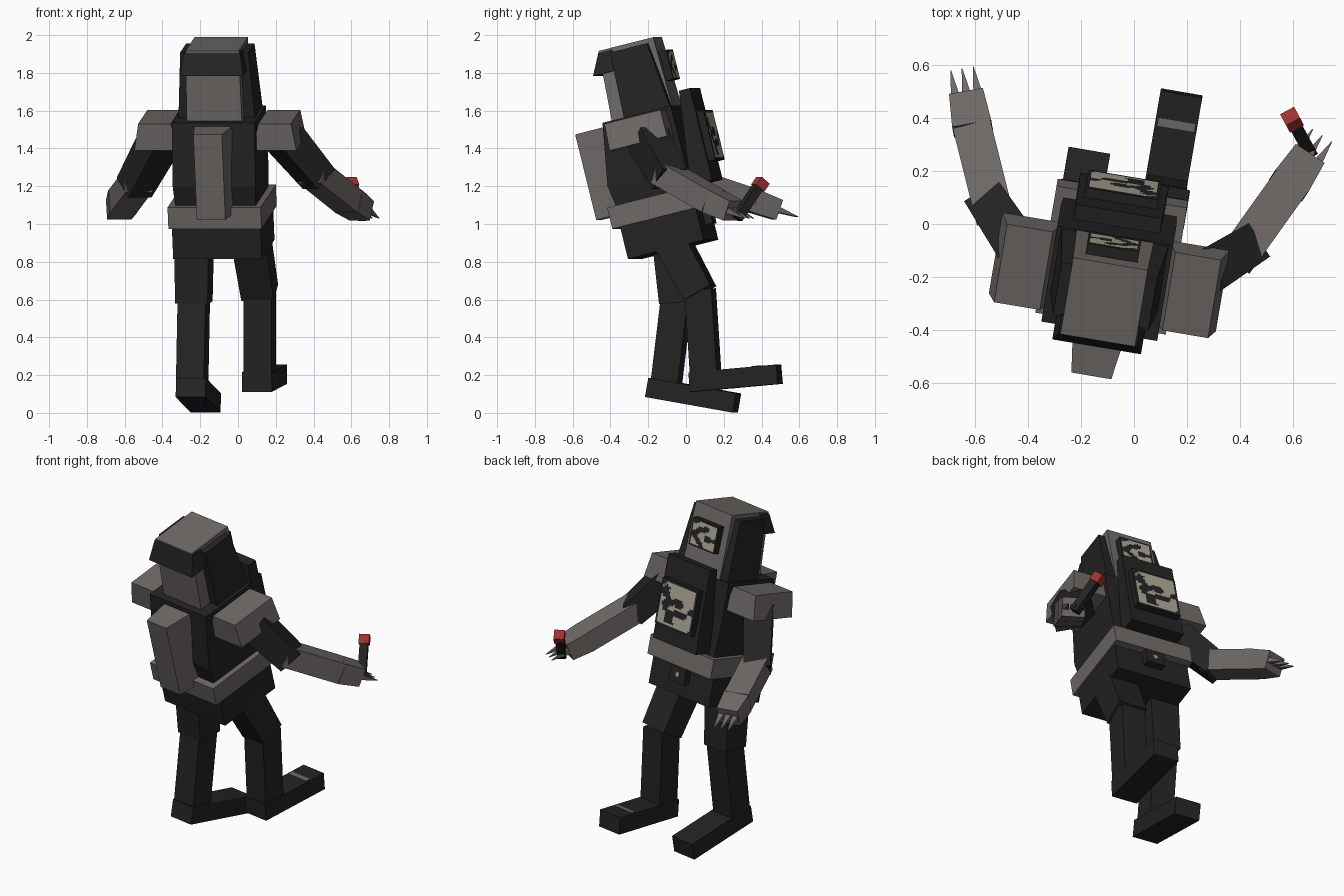
import bpy, bmesh, math
from mathutils import Matrix, Vector, noise

if "Cube" in bpy.data.objects:
    bpy.data.objects.remove(bpy.data.objects["Cube"])


def mat(name, rgb):
    m = bpy.data.materials.new(name)
    m.diffuse_color = (*rgb, 1)
    m.use_nodes = True
    m.node_tree.nodes["Principled BSDF"].inputs["Base Color"].default_value = m.diffuse_color
    return m


DARK = mat("charcoal", (0.017, 0.017, 0.017))
GREY = mat("warm grey", (0.155, 0.14, 0.133))
BEIGE = mat("beige", (0.40, 0.37, 0.29))
RED = mat("red", (0.36, 0.03, 0.03))

# The torso and head turn a little to one side and lean back
YAW = Matrix.Rotation(math.radians(-9.5), 4, 'Z')
BODY = Matrix.Translation((-0.075, -0.068, 0.866)) @ YAW @ Matrix.Rotation(math.radians(14), 4, 'X')


def finish(name, bm, mats, M):
    me = bpy.data.meshes.new(name)
    bm.to_mesh(me)
    bm.free()
    for m in mats:
        me.materials.append(m)
    ob = bpy.data.objects.new(name, me)
    ob.matrix_world = M
    bpy.context.collection.objects.link(ob)
    return ob


def block(name, m, z0, z1, r0, r1=None, M=BODY):
    """Tapered box: rectangle r0 (x0, x1, y0, y1) at z0, r1 at z1."""
    bm = bmesh.new()
    rings = []
    for z, (x0, x1, y0, y1) in ((z0, r0), (z1, r1 or r0)):
        rings.append([bm.verts.new(p) for p in
                      ((x0, y0, z), (x1, y0, z), (x1, y1, z), (x0, y1, z))])
    lo, hi = rings
    bm.faces.new(lo[::-1])
    bm.faces.new(hi)
    for i in range(4):
        j = (i + 1) % 4
        bm.faces.new((lo[i], lo[j], hi[j], hi[i]))
    bmesh.ops.recalc_face_normals(bm, faces=bm.faces)
    return finish(name, bm, [m], M)


def limb(name, m, p, q, w, h, w2=None, h2=None, hint=(0, 0, 1)):
    """Box running from p to q; h is measured along the hint direction."""
    p, q = Vector(p), Vector(q)
    z = (q - p).normalized()
    hint = Vector(hint)
    y = (hint - z * hint.dot(z)).normalized()
    x = y.cross(z)
    M = Matrix((x, y, z)).transposed().to_4x4()
    M.translation = p
    w2, h2 = w2 or w, h2 or h
    return block(name, m, 0, (q - p).length, (-w / 2, w / 2, -h / 2, h / 2),
                 (-w2 / 2, w2 / 2, -h2 / 2, h2 / 2), M)


def blotchy_panel(name, half, c0, c1, y, seed):
    """Thin panel with beige blotches on charcoal, chosen by noise."""
    bm = bmesh.new()
    nx, nz = 22, int(22 * (c1 - c0) / (2 * half))
    vs = [[bm.verts.new((half - 2 * half * i / nx, y, c0 + (c1 - c0) * j / nz))
           for i in range(nx + 1)] for j in range(nz + 1)]
    for j in range(nz):
        for i in range(nx):
            f = bm.faces.new((vs[j][i], vs[j][i + 1], vs[j + 1][i + 1], vs[j + 1][i]))
            c = f.calc_center_median()
            n = noise.noise(Vector((c.x * 16 + seed, c.z * 24, seed * 1.7)))
            edge = min(half - abs(c.x), c.z - c0, c1 - c.z) < 0.012
            f.material_index = 1 if n > -0.04 and not edge else 0
    bmesh.ops.recalc_face_normals(bm, faces=bm.faces)
    if sum((f.normal.y for f in bm.faces)) < 0:
        bmesh.ops.reverse_faces(bm, faces=bm.faces)
    return finish(name, bm, [DARK, BEIGE], BODY)


# Trunk
block("pelvis", DARK, 0, 0.2, (-0.238, 0.238, -0.209, 0.209))
block("belt", GREY, 0.174, 0.29, (-0.25, 0.25, -0.25, 0.25))
block("abdomen", DARK, 0.27, 0.40, (-0.215, 0.215, -0.205, 0.21), (-0.222, 0.222, -0.225, 0.21))
block("chest", DARK, 0.40, 0.732, (-0.222, 0.222, -0.225, 0.21), (-0.222, 0.222, -0.17, 0.207))
block("chest_slab", DARK, 0.30, 0.80, (-0.17, 0.17, 0.2, 0.32), (-0.165, 0.165, 0.26, 0.32))
block("chest_panel", DARK, 0.40, 0.67, (-0.14, 0.14, 0.31, 0.358))
blotchy_panel("chest_panel_blotches", 0.14, 0.40, 0.67, 0.361, 3.3)
block("buckle", DARK, 0.08, 0.172, (-0.06, 0.06, 0.2, 0.25))
block("buckle_mark", BEIGE, 0.115, 0.14, (-0.012, 0.012, 0.25, 0.252))

# Back pack, narrower at its outer face
PACK = BODY @ Matrix.Rotation(math.radians(90), 4, 'X')
block("back_pack", GREY, 0.18, 0.351, (-0.1, 0.1, 0.247, 0.714), (-0.078, 0.075, 0.247, 0.714), PACK)

# Head
block("head", GREY, 0.72, 1.11, (-0.148, 0.148, -0.132, 0.205), (-0.143, 0.143, -0.112, 0.19))
block("neck_guard", DARK, 0.987, 1.10, (-0.17, 0.17, -0.168, -0.03), (-0.15, 0.15, -0.114, -0.04))
block("face_plate", DARK, 0.87, 1.03, (-0.1, 0.1, 0.18, 0.235))
blotchy_panel("face_plate_blotches", 0.1, 0.87, 1.03, 0.238, 7.6)

# Mirrored head sides and shoulder pads
for s, side in ((-1, "left"), (1, "right")):
    def span(a, b, y0, y1):
        return (min(s * a, s * b), max(s * a, s * b), y0, y1)
    block(side + "_head_side", DARK, 0.73, 1.085, span(0.12, 0.205, -0.055, 0.20),
          span(0.12, 0.183, -0.047, 0.157))
    block(side + "_shoulder_pad", GREY, 0.572, 0.717, span(0.2, 0.435, -0.135, 0.184),
          span(0.235, 0.41, -0.13, 0.178))

# Arms: shoulder, elbow, wrist, hand end
ARMS = {
    "left": ((-0.41, -0.13, 1.45), (-0.535, 0.06, 1.22), (-0.61, 0.36, 1.12), (-0.632, 0.485, 1.075)),
    "right": ((0.25, -0.20, 1.45), (0.41, -0.10, 1.26), (0.585, 0.145, 1.12), (0.655, 0.25, 1.07)),
}
for side, (sh, el, wr, end) in ARMS.items():
    sh, el, wr, end = map(Vector, (sh, el, wr, end))
    limb(side + "_upper_arm", DARK, sh, el + (el - sh) * 0.12, 0.17, 0.17, 0.15, 0.15)
    limb(side + "_forearm", GREY, el - (wr - el) * 0.1, wr, 0.145, 0.125)
    limb(side + "_hand", GREY, wr, end, 0.15, 0.125, 0.13, 0.11)
    d = (end - wr).normalized()
    across = d.cross(Vector((0, 0, 1))).normalized()
    for k in (-1, 0, 1):
        base = end + across * 0.043 * k
        limb(f"{side}_claw_{k + 2}", GREY, base, base + d * 0.11, 0.034, 0.03, 0.003, 0.003)

# Hand-held rod with red tip
limb("rod", DARK, (0.665, 0.27, 1.03), (0.605, 0.38, 1.195), 0.048, 0.048)
limb("rod_tip", RED, (0.605, 0.38, 1.19), (0.59, 0.408, 1.232), 0.06, 0.06)

# Legs: hip, knee, ankle, heel, toe
LEGS = {
    "left": ((-0.232, -0.08, 0.95), (-0.234, -0.05, 0.585), (-0.243, -0.105, 0.15),
             (-0.25, -0.195, 0.135), (-0.17, 0.27, 0.052)),
    "right": ((0.06, -0.115, 0.98), (0.115, 0.075, 0.635), (0.115, 0.105, 0.19),
              (0.1, 0.03, 0.163), (0.18, 0.495, 0.205)),
}
side_dir = YAW @ Vector((1, 0, 0))
for side, (hip, knee, ankle, heel, toe) in LEGS.items():
    limb(side + "_thigh", DARK, hip, knee, 0.18, 0.185, 0.16, 0.175, hint=side_dir)
    limb(side + "_shin", DARK, Vector(knee) + Vector((0, 0, 0.02)), ankle, 0.145, 0.15, hint=side_dir)
    limb(side + "_foot", DARK, heel, toe, 0.16, 0.103)

# Thin grey stripe across the right foot
heel, toe = map(Vector, LEGS["right"][3:])
mid = heel.lerp(toe, 0.72) + Vector((0, -0.005, 0.0525))
limb("foot_stripe", GREY, mid, mid + (toe - heel) * 0.065, 0.14, 0.004)
